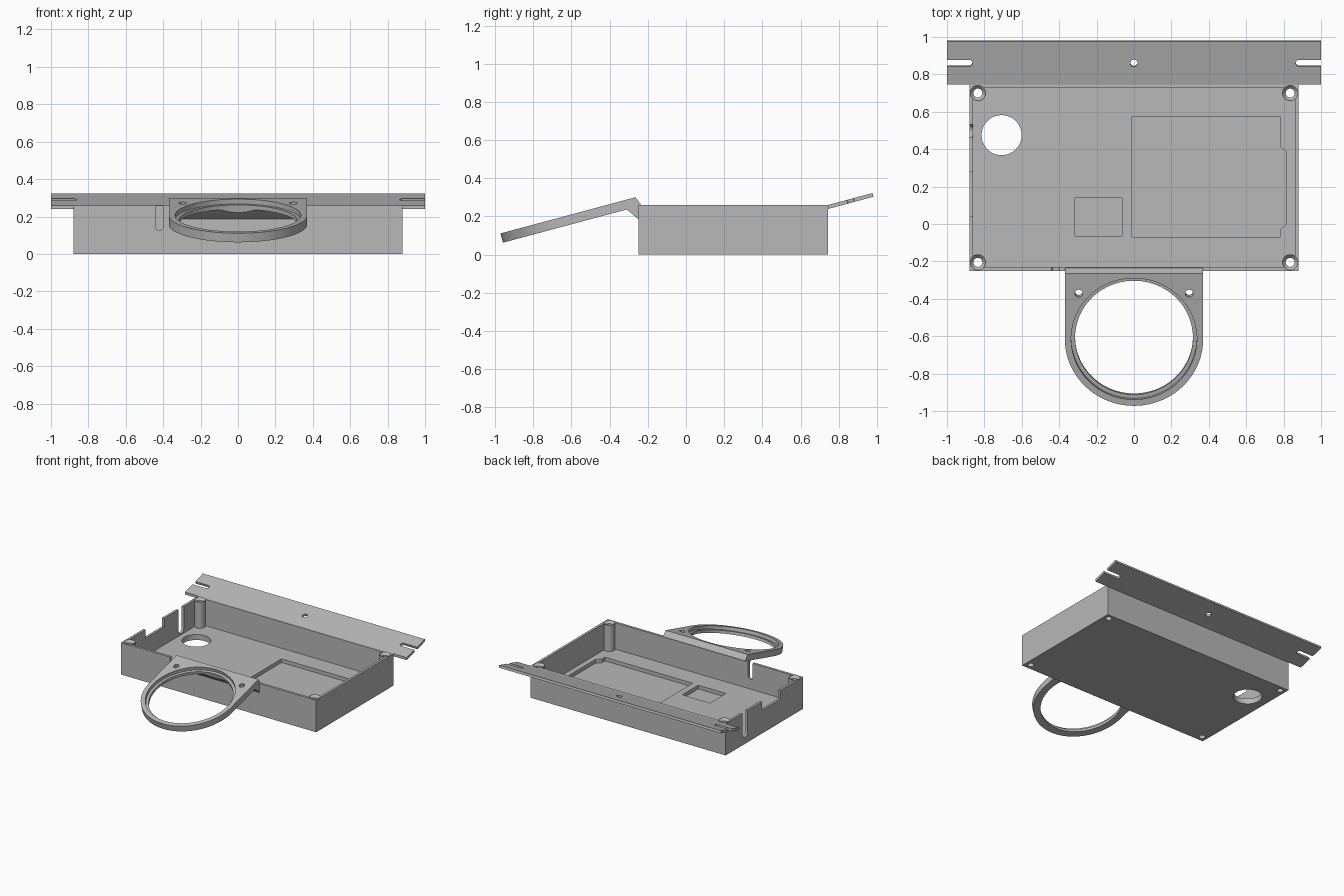
import bpy, bmesh
from math import cos, sin, pi, radians
from mathutils import Matrix, Vector

if "Cube" in bpy.data.objects:
    bpy.data.objects.remove(bpy.data.objects["Cube"], do_unlink=True)

grey = bpy.data.materials.new("plain grey")
grey.use_nodes = True
colour = (0.48, 0.48, 0.48, 1)
grey.diffuse_color = colour
grey.node_tree.nodes["Principled BSDF"].inputs["Base Color"].default_value = colour

# Drawing planes: floor plan, front wall, side wall, and the two tilted plates
PLAN = Matrix.Identity(4)
FRONT = Matrix.Rotation(pi / 2, 4, "X")
SIDE = Matrix(((0, 0, 1, 0), (1, 0, 0, 0), (0, 1, 0, 0), (0, 0, 0, 1)))
TILT = Matrix.Rotation(radians(15), 4, "X")
ARM = Matrix.Translation((0, -0.265, 0.30)) @ TILT
PLATE = Matrix.Translation((0, 0.745, 0.26)) @ TILT


def arc(cx, cy, r, start=0, end=360, n=64):
    count = n if end - start == 360 else n + 1
    steps = [radians(start + (end - start) * i / n) for i in range(count)]
    return [(cx + r * cos(a), cy + r * sin(a)) for a in steps]


def rect(x0, x1, y0, y1):
    return [(x0, y0), (x1, y0), (x1, y1), (x0, y1)]


def slot(c, bottom, r, top):
    return [(c + r, top), (c - r, top)] + arc(c, bottom + r, r, 180, 360, 16)


def prism(name, pts, lo, hi, plane=PLAN, top_pts=None):
    """Loft a profile from lo to hi along the normal of its plane."""
    bm = bmesh.new()
    a = [bm.verts.new(plane @ Vector((x, y, lo))) for x, y in pts]
    b = [bm.verts.new(plane @ Vector((x, y, hi))) for x, y in top_pts or pts]
    bm.faces.new(a[::-1])
    bm.faces.new(b)
    for i in range(len(a)):
        j = (i + 1) % len(a)
        bm.faces.new((a[i], a[j], b[j], b[i]))
    bmesh.ops.recalc_face_normals(bm, faces=bm.faces)
    mesh = bpy.data.meshes.new(name)
    bm.to_mesh(mesh)
    bm.free()
    mesh.materials.append(grey)
    ob = bpy.data.objects.new(name, mesh)
    bpy.context.collection.objects.link(ob)
    return ob


def combine(ob, others, operation="DIFFERENCE"):
    bpy.context.view_layer.objects.active = ob
    for other in others:
        mod = ob.modifiers.new("combine", "BOOLEAN")
        mod.operation, mod.object, mod.solver = operation, other, "EXACT"
        bpy.ops.object.modifier_apply(modifier=mod.name)
        bpy.data.objects.remove(other, do_unlink=True)


FLOOR, TOP, OVER = 0.045, 0.26, 0.4

# Open tray with corner posts
tray = prism("tray", rect(-0.88, 0.88, -0.25, 0.745), 0, TOP)
combine(tray, [prism("cavity", rect(-0.86, 0.86, -0.23, 0.727), FLOOR, OVER)])
corners = [(x, y) for x in (-0.835, 0.835) for y in (-0.205, 0.70)]
combine(tray, [prism("post", arc(x, y, 0.043, n=32), 0.02, TOP) for x, y in corners], "UNION")

# Screw holes with countersinks
for x, y in corners:
    combine(tray, [
        prism("screw_hole", arc(x, y, 0.024, n=32), -0.1, OVER),
        prism("countersink", arc(x, y, 0.023, n=32), TOP - 0.02, TOP + 0.001,
              top_pts=arc(x, y, 0.042, n=32))])

# Floor pockets, cable hole, wall slots and wall notch
big_pocket = [(-0.01, -0.07), (0.78, -0.07), (0.78, -0.03), (0.815, 0.0),
              (0.815, 0.385), (0.78, 0.415), (0.78, 0.575), (-0.01, 0.575)]
combine(tray, [
    prism("big_pocket", big_pocket, 0.015, 0.1),
    prism("small_pocket", rect(-0.315, -0.065, -0.065, 0.14), 0.015, 0.1),
    prism("cable_hole", arc(-0.708, 0.475, 0.107), -0.1, 0.1),
    prism("front_slot", slot(-0.42, 0.125, 0.02, OVER), 0.2, 0.27, FRONT),
    prism("side_slot", slot(0.497, 0.055, 0.034, OVER), -0.9, -0.85, SIDE),
    prism("side_notch", rect(0.04, 0.28, 0.19, OVER), -0.9, -0.85, SIDE)])

# Tilted mounting plate along the back, with open end slots and a middle hole
plate_profile = [(0.745, 0.26), (0.745, 0.239), (0.982, 0.303), (0.977, 0.322)]
plate = prism("back_mounting_plate", plate_profile, -1, 1, SIDE)
end_slot = [(1.1, 0.137), *arc(0.882, 0.119, 0.018, 90, 270, 16), (1.1, 0.101)]
combine(plate, [
    prism("right_slot", end_slot, -0.1, 0.1, PLATE),
    prism("left_slot", [(-x, y) for x, y in end_slot], -0.1, 0.1, PLATE),
    prism("middle_hole", arc(0, 0.119, 0.02, n=32), -0.1, 0.1, PLATE)])

# Tilted ring holder on a wedge bracket at the front
outline = [(0.37, 0), (-0.37, 0)] + arc(0, -0.362, 0.37, 180, 360)
holder = prism("ring_holder", outline, -0.05, 0, ARM)
wedge = [(-0.265, 0.30), (-0.235, 0.26), (-0.235, 0.18), (-0.252, 0.187), (-0.31, 0.236)]
combine(holder, [prism("wedge", wedge, -0.37, 0.37, SIDE)], "UNION")
combine(holder, [
    prism("ring_opening", arc(0, -0.362, 0.315, n=96), -0.2, 0.1, ARM),
    prism("ring_seat", arc(0, -0.362, 0.336, n=96), -0.027, 0.1, ARM)])
combine(holder, [prism("ear_hole", arc(x, -0.11, 0.021, n=32), -0.2, 0.1, ARM)
                 for x in (-0.295, 0.295)])

# Smooth the round walls, keep the edges sharp
for ob in (tray, plate, holder):
    bpy.ops.object.select_all(action="DESELECT")
    ob.select_set(True)
    bpy.context.view_layer.objects.active = ob
    bpy.ops.object.shade_smooth_by_angle(angle=radians(30))
